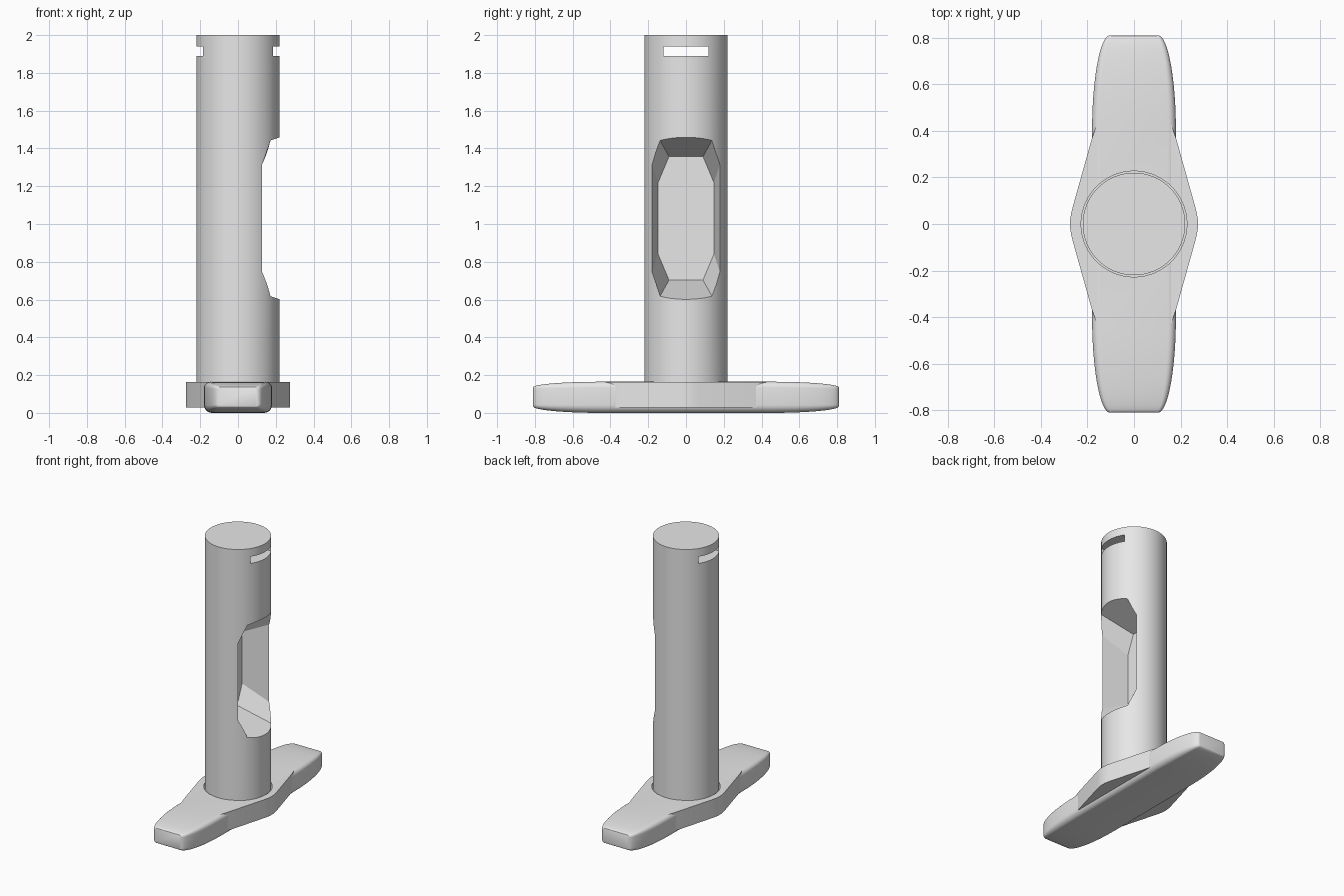
import bpy, bmesh, math

if "Cube" in bpy.data.objects:
    bpy.data.objects.remove(bpy.data.objects["Cube"])

grey = bpy.data.materials.new("plain grey")
grey.use_nodes = True
grey.diffuse_color = (0.8, 0.8, 0.8, 1)
grey.node_tree.nodes["Principled BSDF"].inputs["Base Color"].default_value = (0.8, 0.8, 0.8, 1)


def loft(name, rings, helper=False):
    """Skin a list of matching rings and cap both ends."""
    bm = bmesh.new()
    loops = [[bm.verts.new(p) for p in ring] for ring in rings]
    n = len(loops[0])
    for a, b in zip(loops, loops[1:]):
        for i in range(n):
            j = (i + 1) % n
            bm.faces.new((a[i], a[j], b[j], b[i]))
    bm.faces.new(loops[0])
    bm.faces.new(loops[-1])
    bmesh.ops.recalc_face_normals(bm, faces=bm.faces)
    mesh = bpy.data.meshes.new(name)
    bm.to_mesh(mesh)
    bm.free()
    mesh.materials.append(grey)
    ob = bpy.data.objects.new(name, mesh)
    bpy.context.collection.objects.link(ob)
    if helper:
        ob.hide_render = True
        ob.display_type = 'WIRE'
    return ob


def circle(r, z, n=96):
    return [(r * math.cos(math.tau * i / n), r * math.sin(math.tau * i / n), z) for i in range(n)]


def cut(ob, cutter):
    mod = ob.modifiers.new("cut", 'BOOLEAN')
    mod.operation = 'DIFFERENCE'
    mod.solver = 'EXACT'
    mod.object = cutter


def finish(ob, angle):
    """Apply the cuts and smooth the curved faces."""
    bpy.ops.object.select_all(action='DESELECT')
    ob.select_set(True)
    bpy.context.view_layer.objects.active = ob
    for mod in list(ob.modifiers):
        bpy.ops.object.modifier_apply(modifier=mod.name)
    bpy.ops.object.shade_smooth_by_angle(angle=math.radians(angle))


def octagon(x, y1, z1, y2, z2, mid=1.03):
    quarter = [(y2, z2), (y1, z1)]
    pts = quarter + [(-y, z) for y, z in reversed(quarter)]
    pts += [(-y, -z) for y, z in pts]
    return [(x, y, mid + z) for y, z in pts]


# Round shaft with a deep tapered window and a through slot
socket_floor = 0.06
shaft = loft("shaft", [circle(0.22, socket_floor), circle(0.22, 2.0)])
window_cutter = loft("window_cutter", [octagon(-0.07, 0.09, 0.327, 0.148, 0.189),
                                       octagon(0.30, 0.162, 0.457, 0.207, 0.367)], True)
slot_cutter = loft("slot_cutter", [[(x, y, z) for y, z in
                                    ((-0.12, 1.89), (0.12, 1.89), (0.12, 1.94), (-0.12, 1.94))]
                                   for x in (-0.4, 0.4)], True)
cut(shaft, window_cutter)
cut(shaft, slot_cutter)
finish(shaft, 15)


# Long crossbar with rounded edges, narrowing towards both tips
def section(y):
    a = abs(y)

    def ease(start):
        u = min(1, max(0, (a - start) / (0.81 - start)))
        return math.sqrt(1 - u * u)
    w = 0.103 + 0.077 * ease(0.4)
    e = ease(0.45)
    top, low = 0.135 + 0.03 * e, 0.035 * (1 - e)
    r_top, r_low = 0.01 + 0.022 * e, 0.01 + 0.032 * e
    ring = []
    for k, (sx, z, r) in enumerate(((1, top - r_top, r_top), (-1, top - r_top, r_top),
                                    (-1, low + r_low, r_low), (1, low + r_low, r_low))):
        for i in range(7):
            t = math.pi / 2 * (k + i / 6)
            ring.append((sx * (w - r) + r * math.cos(t), y, z + r * math.sin(t)))
    return ring


half = [0.38 + 0.43 * math.sin(math.pi / 2 * i / 16) for i in range(17)]
crossbar = loft("crossbar", [section(y) for y in [-y for y in reversed(half)] + half])

# Wider diamond-shaped hub around the shaft
side = [(0.11, 0.52), (0.148, 0.45), (0.162, 0.42), (0.18, 0.37), (0.264, 0.07),
        (0.27, 0.045), (0.274, 0.02)]
right = side + [(x, -y) for x, y in reversed(side)]
outline = right + [(-x, -y) for x, y in right]
hub = loft("hub", [[(x, y, z) for x, y in outline] for z in (0.028, 0.163)])

# Shallow socket leaving a thin gap around the shaft
socket_cutter = loft("socket_cutter", [circle(0.227, socket_floor), circle(0.227, 0.3)], True)
for part in (crossbar, hub):
    cut(part, socket_cutter)
    finish(part, 30)

for helper in (window_cutter, slot_cutter, socket_cutter):
    bpy.data.objects.remove(helper)
